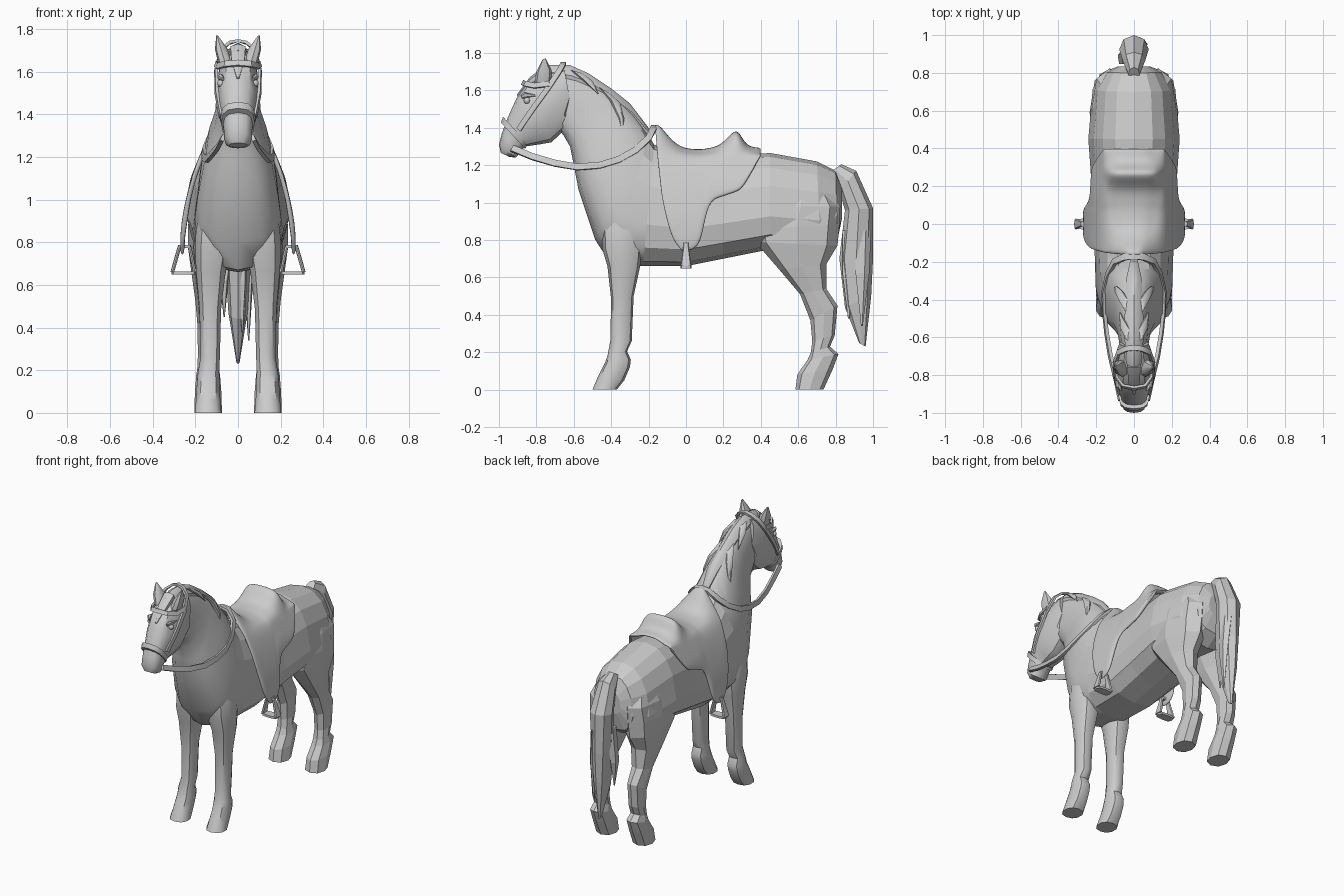
import bpy, bmesh, math
from mathutils import Vector

def finish(name, bm, angle=40, flat=None):
    bmesh.ops.recalc_face_normals(bm, faces=bm.faces)
    me = bpy.data.meshes.new(name)
    bm.to_mesh(me)
    bm.free()
    me.shade_smooth()
    me.set_sharp_from_angle(angle=math.radians(angle))
    if flat is not None:
        for f in me.polygons:
            f.use_smooth = f.center.y < flat
    ob = bpy.data.objects.new(name, me)
    bpy.context.collection.objects.link(ob)
    return ob

def skin(bm, loops):
    """Bridge a list of equal closed point loops and cap both ends."""
    loops = [[bm.verts.new(p) for p in loop] for loop in loops]
    n = len(loops[0])
    for a, b in zip(loops, loops[1:]):
        for i in range(n):
            bm.faces.new((a[i], a[(i + 1) % n], b[(i + 1) % n], b[i]))
    bm.faces.new(loops[0])
    bm.faces.new(loops[-1])

def spow(v, e):
    return math.copysign(abs(v) ** (2 / e), v)

def loft(name, rings, n=12, side=1, e=2.3, k=0.0, angle=40, flat=None):
    """Rings: y,z of one edge, y,z of the opposite edge, half width, centre x."""
    loops = []
    for y1, z1, y2, z2, w, *cx in rings:
        loop = []
        for i in range(n):
            t = 2 * math.pi * i / n
            c, s = spow(math.cos(t), e), spow(math.sin(t), e)
            x = (cx[0] if cx else 0) + w * s * (1 - k * c)
            loop.append((side * x, (y1 + y2) / 2 + (y1 - y2) / 2 * c,
                         (z1 + z2) / 2 + (z1 - z2) / 2 * c))
        loops.append(loop)
    bm = bmesh.new()
    skin(bm, loops)
    return finish(name, bm, angle, flat)

def strap(name, half, width, out, thick=.007):
    """Flat strap along a half path that ends on the centre line, mirrored in x."""
    pts = [Vector(p) for p in half] + [Vector((-x, y, z)) for x, y, z in half[-2::-1]]
    loops = []
    for i, p in enumerate(pts):
        t = (pts[min(i + 1, len(pts) - 1)] - pts[max(i - 1, 0)]).normalized()
        nrm = Vector((p.x, 0, 0)) + Vector(out) * .03
        nrm = (nrm - t * nrm.dot(t)).normalized()
        w = t.cross(nrm) * width / 2
        d = nrm * thick
        loops.append([p + w + d, p - w + d, p - w - d, p + w - d])
    bm = bmesh.new()
    skin(bm, loops)
    return finish(name, bm)

# Body: rump, barrel, chest and neck (faceted behind the shoulder)
loft("body", [
    (.835, 1.08, .835, .92, .08), (.80, 1.17, .81, .80, .15), (.70, 1.22, .72, .74, .21),
    (.45, 1.265, .45, .75, .232), (.2, 1.25, .2, .70, .215), (0, 1.245, 0, .66, .205),
    (-.17, 1.31, -.23, .66, .198), (-.2, 1.36, -.40, .67, .195), (-.23, 1.41, -.485, .80, .182),
    (-.28, 1.48, -.575, 1.07, .145), (-.36, 1.56, -.60, 1.2, .108), (-.46, 1.63, -.62, 1.3, .085),
    (-.58, 1.69, -.655, 1.36, .075), (-.68, 1.71, -.70, 1.42, .065)],
    n=14, e=2.6, k=.2, flat=-.22)

# Head
loft("head", [
    (-.65, 1.715, -.615, 1.52, .078), (-.75, 1.70, -.625, 1.41, .096), (-.86, 1.63, -.72, 1.322, .1),
    (-.91, 1.55, -.79, 1.31, .09), (-.955, 1.45, -.86, 1.30, .072), (-.985, 1.37, -.89, 1.265, .066),
    (-1.0, 1.31, -.91, 1.24, .062), (-.99, 1.265, -.945, 1.245, .04)], n=12, e=2.5, angle=35)

FRONT = [(-.44, 1.03, -.26, 1.0, .06, .10), (-.45, .86, -.235, .87, .085, .115),
         (-.45, .76, -.23, .78, .086, .12), (-.42, .66, -.245, .66, .072, .127),
         (-.40, .48, -.28, .50, .053, .13), (-.405, .26, -.29, .26, .047, .13),
         (-.42, .18, -.315, .205, .052, .138), (-.435, .14, -.295, .16, .056, .138),
         (-.455, .10, -.30, .12, .057, .14), (-.475, .06, -.33, .05, .06, .14),
         (-.50, 0, -.37, 0, .065, .14)]
HIND = [(.5, 1.14, .74, 1.10, .06, .11), (.40, .98, .825, .98, .095, .128),
        (.36, .86, .82, .88, .105, .13), (.37, .79, .81, .77, .10, .135),
        (.5, .64, .75, .67, .08, .138), (.61, .51, .75, .54, .06, .14),
        (.665, .37, .81, .45, .05, .14), (.675, .26, .795, .29, .048, .14),
        (.668, .20, .77, .23, .05, .14), (.65, .16, .815, .19, .056, .14),
        (.595, .08, .785, .11, .062, .14), (.585, 0, .735, 0, .065, .14)]
EAR = [(-.81, 1.64, -.72, 1.64, .033, .06), (-.80, 1.70, -.72, 1.71, .03, .078),
       (-.765, 1.768, -.75, 1.77, .004, .098)]
LOCKS = [[(-.47, 1.62, -.40, 1.58, .02, .035), (-.41, 1.55, -.35, 1.53, .018, .068),
          (-.36, 1.45, -.33, 1.45, .014, .092), (-.34, 1.33, -.335, 1.33, .003, .11)],
         [(-.62, 1.71, -.55, 1.69, .02, .03), (-.56, 1.66, -.50, 1.65, .016, .06),
          (-.47, 1.58, -.465, 1.58, .003, .075)]]

for side, tag in ((1, "right"), (-1, "left")):
    # Legs, ears, mane locks, brows and eyes
    loft("front_leg_" + tag, FRONT, 10, side)
    loft("hind_leg_" + tag, HIND, 8, side, flat=0)
    loft("ear_" + tag, EAR, 8, side)
    for i, l in enumerate(LOCKS):
        loft(f"mane_lock_{i}_{tag}", l, 6, side)
    loft("brow_" + tag, [(-.885, 1.575, -.875, 1.555, .006, .07), (-.865, 1.59, -.845, 1.56, .014, .083),
                         (-.80, 1.575, -.795, 1.57, .005, .09)], 6, side)
    bm = bmesh.new()
    bmesh.ops.create_uvsphere(bm, u_segments=10, v_segments=6, radius=.018)
    bmesh.ops.translate(bm, verts=bm.verts, vec=(side * .08, -.85, 1.545))
    finish("eye_" + tag, bm)
    # Stirrup: two flaring arms, top bar and tread
    for x1, x2 in ((.228, .202), (.274, .308)):
        loft("stirrup_arm_" + tag, [(-.012, .78, .012, .78, .009, x1), (-.03, .66, .03, .66, .009, x2)],
             8, side, e=3)
    for nm, z, d, w, x in (("top", .772, .014, .03, .251), ("tread", .648, .03, .057, .255)):
        loft(f"stirrup_{nm}_{tag}", [(-d, z, d, z, w, x), (-d, z + .015, d, z + .015, w, x)], 8, side, e=4)

# Mane crest and forelock
loft("mane", [(-.80, 1.70, -.77, 1.64, .03), (-.73, 1.735, -.71, 1.66, .042),
              (-.62, 1.735, -.60, 1.62, .05), (-.52, 1.69, -.48, 1.58, .05),
              (-.4, 1.61, -.37, 1.5, .045), (-.3, 1.53, -.27, 1.43, .04), (-.2, 1.40, -.19, 1.34, .02)],
     n=8, e=2, k=.3)
loft("forelock", [(-.76, 1.73, -.74, 1.68, .04), (-.84, 1.665, -.82, 1.63, .035),
                  (-.905, 1.575, -.895, 1.56, .006)], n=6)

# Tail with loose strands
loft("tail", [(.83, 1.205, .755, 1.15, .03), (.91, 1.17, .82, 1.06, .06), (1.0, .97, .85, .96, .078),
              (1.0, .70, .82, .70, .06), (.99, .5, .85, .44, .045), (.96, .23, .925, .25, .008)],
     n=8, e=2, flat=0)
for x, y, z in ((-.065, .88, .45), (.05, .94, .34), (.02, .87, .38)):
    loft("tail_strand", [(y + .05, .85, y - .04, .85, .03, x * .6), (y + .04, .62, y - .04, .62, .022, x),
                         (y + .005, z, y - .005, z, .003, x)], n=5, flat=0)

# Saddle: y, ridge z, hem z, ridge half width
STATIONS = [(-.165, 1.41, 1.04, .04), (-.14, 1.40, .80, .05), (-.095, 1.335, .755, .07),
            (-.03, 1.285, .735, .09), (.04, 1.275, .74, .10), (.085, 1.275, .79, .10),
            (.115, 1.28, 1.01, .11), (.19, 1.295, 1.03, .11), (.245, 1.36, 1.05, .115),
            (.275, 1.385, 1.06, .115), (.305, 1.31, 1.08, .115), (.355, 1.285, 1.17, .10),
            (.40, 1.285, 1.25, .09)]
HUG = [(1.3, .11), (1.25, .15), (1.1, .212), (1.0, .232), (.9, .258), (.7, .262)]

def hug(z):
    for (z1, x1), (z2, x2) in zip(HUG, HUG[1:]):
        if z >= z2:
            return x1 + (x2 - x1) * (z - z1) / (z2 - z1)

bm = bmesh.new()
rows = []
for y, zt, hem, w in STATIONS:
    half = [(0, zt), (w * .6, zt - .003), (w, zt - .02)]
    top = min(1.25, zt - .035)
    for i in range(6):
        z = top + (hem - top) * i / 5
        half.append((hug(z), z))
    pts = [(-x, z) for x, z in half[:0:-1]] + half
    lean = .11 if y < -.05 else 0      # front edge leans back towards the hem
    rows.append([bm.verts.new((x, y + lean * max(0, 1.35 - z), z)) for x, z in pts])
for a, b in zip(rows, rows[1:]):
    for i in range(len(a) - 1):
        bm.faces.new((a[i], a[i + 1], b[i + 1], b[i]))
saddle = finish("saddle", bm, 180)
m = saddle.modifiers.new("thick", 'SOLIDIFY')
m.thickness, m.offset = .022, 0
m = saddle.modifiers.new("round", 'SUBSURF')
m.levels = m.render_levels = 2

# Bridle straps and reins
loft("noseband", [(-.978, 1.458, -.845, 1.315, .082), (-.99, 1.428, -.86, 1.287, .079)], n=12, e=2.6)
strap("headstall", [(.08, -.895, 1.39), (.1, -.82, 1.50), (.103, -.74, 1.61),
                    (.082, -.68, 1.70), (.04, -.66, 1.735), (0, -.655, 1.745)], .028, (0, 0, 1))
strap("browband", [(.102, -.73, 1.635), (.094, -.81, 1.625), (.06, -.858, 1.635), (0, -.87, 1.64)],
      .028, (0, -2, 1))
reins = strap("reins", [(.07, -.93, 1.29), (.095, -.82, 1.245), (.125, -.70, 1.21), (.145, -.58, 1.19),
                        (.158, -.46, 1.20), (.16, -.36, 1.23), (.14, -.27, 1.28), (.105, -.2, 1.345),
                        (.05, -.175, 1.395), (0, -.17, 1.405)], .034, (0, 0, 1), .009)
